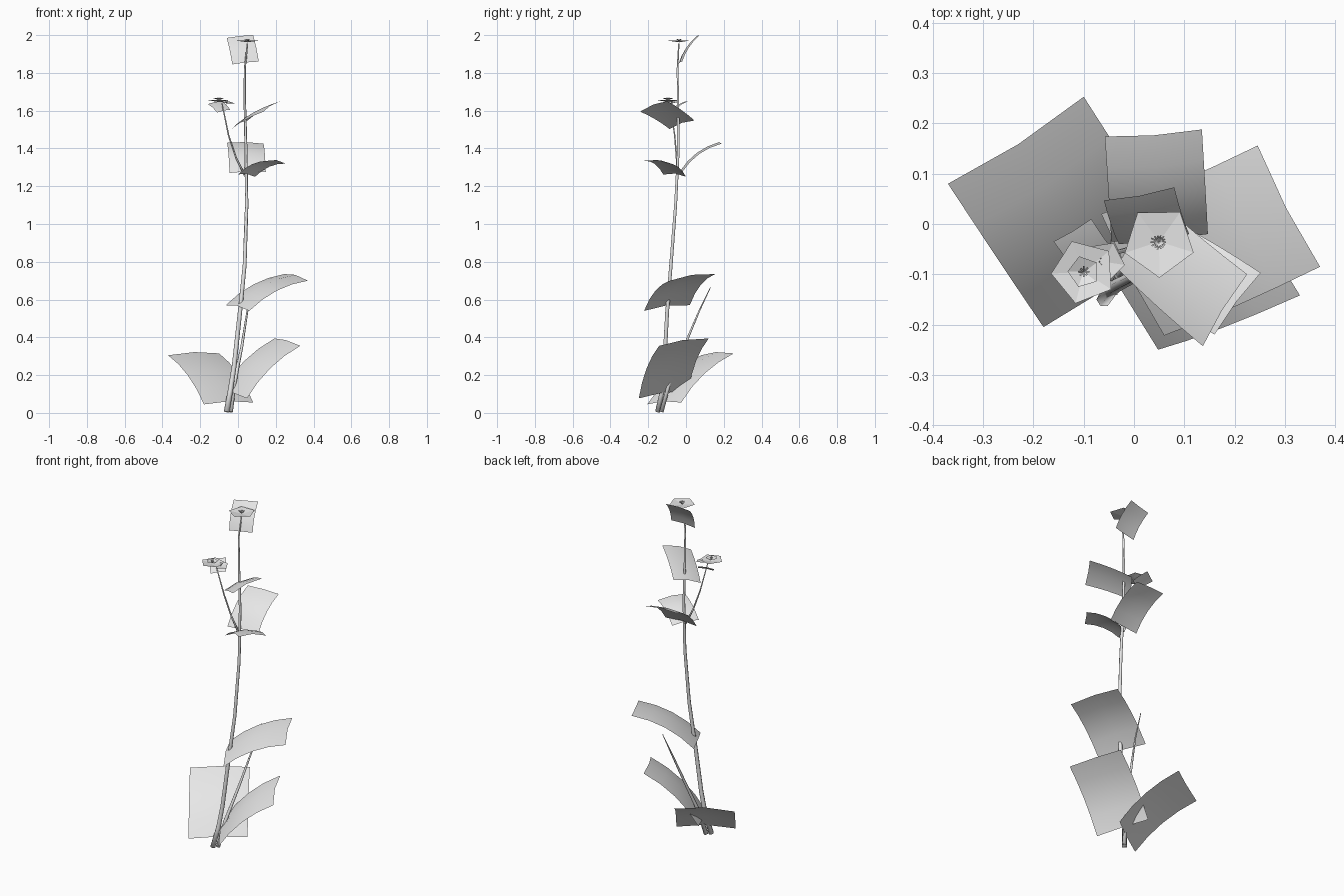
import bpy, bmesh, math, random
from mathutils import Vector

random.seed(4)
old = bpy.data.objects.get("Cube")
if old:
    bpy.data.objects.remove(old)

grey = bpy.data.materials.new("light grey")
grey.use_nodes = True
grey.diffuse_color = (0.8, 0.8, 0.8, 1)
grey.node_tree.nodes["Principled BSDF"].inputs["Base Color"].default_value = (0.8, 0.8, 0.8, 1)


def finish(name, bm, smooth=True):
    mesh = bpy.data.meshes.new(name)
    bm.to_mesh(mesh)
    bm.free()
    mesh.materials.append(grey)
    for p in mesh.polygons:
        p.use_smooth = smooth
    obj = bpy.data.objects.new(name, mesh)
    bpy.context.scene.collection.objects.link(obj)
    return obj


def leaf(name, base_a, base_b, tip_a, tip_b, bulge=0.03, cup=0.015, rows=4, cols=2):
    """Curved rectangular blade spanning four corners, arched along its length."""
    a, b, c, d = (Vector(p) for p in (base_a, base_b, tip_a, tip_b))
    normal = ((c + d) - (a + b)).cross((a + c) - (b + d)).normalized()
    if normal.z < 0:
        normal.negate()
    bm = bmesh.new()
    grid = []
    for i in range(rows + 1):
        t = i / rows
        line = []
        for j in range(cols + 1):
            s = j / cols
            p = a.lerp(c, t).lerp(b.lerp(d, t), s)
            p += normal * 4 * (bulge * t * (1 - t) + cup * s * (1 - s))
            line.append(bm.verts.new(p))
        grid.append(line)
    for r0, r1 in zip(grid, grid[1:]):
        for j in range(cols):
            f = bm.faces.new((r0[j], r0[j + 1], r1[j + 1], r1[j]))
            f.normal_update()
            if f.normal.z < 0:
                f.normal_flip()
    return finish(name, bm)


def tube(name, path, r0, r1, sides=6):
    """Tapered stem following a path."""
    pts = [Vector(p) for p in path]
    bm = bmesh.new()
    rings = []
    for i, p in enumerate(pts):
        way = (pts[min(i + 1, len(pts) - 1)] - pts[max(i - 1, 0)]).normalized()
        u = way.cross(Vector((0, 1, 0))).normalized()
        v = way.cross(u)
        r = r0 + (r1 - r0) * i / (len(pts) - 1)
        angles = [2 * math.pi * k / sides for k in range(sides)]
        rings.append([bm.verts.new(p + r * (u * math.cos(g) + v * math.sin(g))) for g in angles])
    for ra, rb in zip(rings, rings[1:]):
        for k in range(sides):
            n = (k + 1) % sides
            bm.faces.new((ra[k], ra[n], rb[n], rb[k]))
    bm.faces.new(rings[0])
    bm.faces.new(rings[-1])
    bmesh.ops.recalc_face_normals(bm, faces=bm.faces)
    return finish(name, bm)


def flower(name, centre, radius, depth, turn, tilt=(0, 0)):
    """Shallow five-sided bowl; tilt is the slope along x and y."""
    c = Vector(centre)
    bm = bmesh.new()
    mid = bm.verts.new(c)
    rim = []
    for k in range(5):
        g = turn + 2 * math.pi * k / 5
        x, y = radius * math.cos(g), radius * math.sin(g)
        rim.append(bm.verts.new(c + Vector((x, y, depth + tilt[0] * x + tilt[1] * y))))
    for k in range(5):
        bm.faces.new((mid, rim[k], rim[(k + 1) % 5]))
    return finish(name, bm, False)


def stamens(name, centre, radius, count):
    """Cluster of thin upright spikes."""
    c = Vector(centre)
    bm = bmesh.new()
    for k in range(count):
        g = 2 * math.pi * k / count
        out = Vector((math.cos(g), math.sin(g), 0))
        side = Vector((-out.y, out.x, 0)) * 0.0015
        top = c + out * radius * random.uniform(0.7, 1) + Vector((0, 0, 0.015))
        v = [bm.verts.new(p) for p in (c - side, c + side, top + side, top - side)]
        bm.faces.new(v)
    return finish(name, bm, False)


# Stems
tube("main_stem", [(-0.06, -0.15, 0.006), (-0.04, -0.125, 0.12), (-0.02, -0.115, 0.25),
                   (0.01, -0.1, 0.53), (0.035, -0.08, 0.78), (0.046, -0.055, 1.1),
                   (0.042, -0.04, 1.4), (0.036, -0.042, 1.65), (0.036, -0.045, 1.82),
                   (0.05, -0.038, 1.955)], 0.015, 0.004)
tube("thin_stem", [(-0.04, -0.13, 0.006), (-0.02, -0.09, 0.15), (0.02, -0.01, 0.35),
                   (0.05, 0.07, 0.54), (0.062, 0.13, 0.665)], 0.013, 0.002)
tube("side_branch", [(0.035, -0.045, 1.26), (-0.01, -0.05, 1.35), (-0.05, -0.06, 1.47),
                     (-0.085, -0.085, 1.64)], 0.006, 0.003)

# Leaves, from the ground up
leaf("lower_right_leaf", (-0.18, -0.205, 0.045), (0.08, -0.025, 0.055),
     (-0.37, 0.08, 0.305), (-0.10, 0.253, 0.315))
leaf("lower_left_leaf", (-0.09, 0.012, 0.115), (0.048, -0.25, 0.077),
     (0.193, 0.12, 0.394), (0.33, -0.142, 0.355))
leaf("middle_leaf", (-0.065, 0.02, 0.57), (0.06, -0.222, 0.54),
     (0.246, 0.156, 0.735), (0.37, -0.085, 0.70))
leaf("back_leaf", (-0.045, -0.035, 1.27), (0.147, -0.02, 1.275),
     (-0.058, 0.174, 1.43), (0.135, 0.188, 1.425), 0.025, 0.008)
leaf("front_leaf", (0.09, 0.0, 1.25), (0.0, -0.12, 1.262),
     (0.252, -0.097, 1.32), (0.16, -0.22, 1.335), 0.02, 0.012)
leaf("upper_leaf", (0.05, 0.045, 1.548), (-0.035, -0.087, 1.503),
     (0.225, -0.10, 1.65), (0.137, -0.243, 1.595), 0.008, 0.012)
leaf("top_leaf", (-0.03, -0.04, 1.845), (0.11, -0.02, 1.86),
     (-0.06, 0.047, 1.985), (0.08, 0.073, 2.0), 0.012, 0.005)

# Top bloom
flower("top_flower", (0.05, -0.035, 1.962), 0.072, 0.01, 0.95)
stamens("top_stamens", (0.05, -0.036, 1.964), 0.018, 14)

# Cluster of small blooms on the side branch
leaf("cluster_leaf", (-0.04, -0.055, 1.605), (-0.11, -0.10, 1.59),
     (-0.085, 0.01, 1.65), (-0.16, -0.035, 1.635), 0.005, 0.004, 2)
flower("wide_flower", (-0.1, -0.095, 1.645), 0.065, 0.012, 3.2)
flower("small_flower", (-0.06, -0.075, 1.638), 0.042, 0.008, 1.1, (-0.15, 0.1))
stamens("small_stamens", (-0.06, -0.075, 1.64), 0.01, 8)
flower("bud_flower", (-0.1, -0.095, 1.655), 0.032, 0.012, 0.6)
stamens("bud_stamens", (-0.1, -0.095, 1.656), 0.012, 8)
